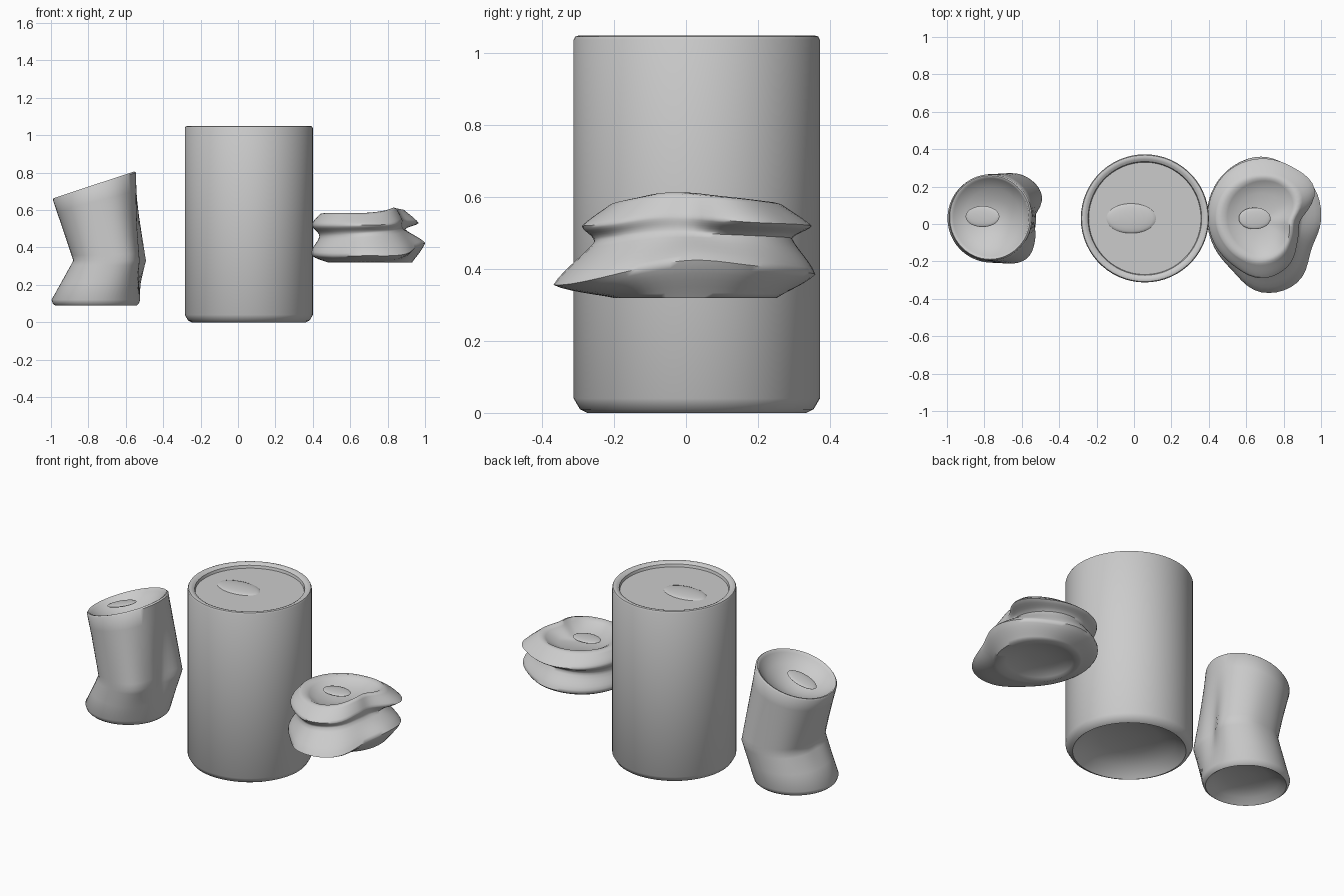
import bpy, bmesh, math

if "Cube" in bpy.data.objects:
    bpy.data.objects.remove(bpy.data.objects["Cube"])

N = 60  # points per ring (multiple of 12)


def spline(a, b, c, d, f):
    return b + 0.5 * f * (c - a + f * (2*a - 5*b + 4*c - d + f * (3*(b - c) + d - a)))


def around(values, i):
    """Smooth periodic interpolation of values spread evenly round a ring."""
    if not isinstance(values, (list, tuple)):
        return values
    n = len(values)
    k, f = divmod(i * n / N, 1)
    return spline(*(values[(int(k) + j) % n] for j in (-1, 0, 1, 2)), f)


def ring(cx, cy, r, z, squash=1.0, tilt=0.0):
    """One cross-section; r and z may be numbers or lists of 12 values by angle."""
    pts = []
    for i in range(N):
        a = 2 * math.pi * i / N
        x, y = around(r, i) * math.cos(a), around(r, i) * math.sin(a) * squash
        pts.append((cx + x, cy + y, around(z, i) + tilt * x))
    return pts


def mix(p, q, t):
    return [tuple(u + (v - u) * t for u, v in zip(a, b)) for a, b in zip(p, q)]


def crumple_stack(keys, steps):
    """Blend through rings: rounded folds on the left side, tighter folds elsewhere."""
    out = []
    for k in range(len(keys) - 1):
        p = [keys[min(max(k + j, 0), len(keys) - 1)] for j in (-1, 0, 1, 2)]
        for s in range(steps):
            f = s / steps
            row = []
            for i in range(N):
                sharp = min(.55, max(0, 0.6 + math.cos(2 * math.pi * i / N)))
                row.append(tuple(sharp * (b + (c - b) * f) + (1 - sharp) * spline(a, b, c, d, f)
                                 for a, b, c, d in zip(*(q[i] for q in p))))
            out.append(row)
    return out + [keys[-1]]


def loft(name, rings, angle=40):
    bm = bmesh.new()
    rows = [[bm.verts.new(p) for p in r] for r in rings]
    for lo, hi in zip(rows, rows[1:]):
        for i in range(N):
            j = (i + 1) % N
            bm.faces.new((lo[i], lo[j], hi[j], hi[i]))
    bm.faces.new(rows[0][::-1])
    bm.faces.new(rows[-1])
    bmesh.ops.recalc_face_normals(bm, faces=bm.faces)
    me = bpy.data.meshes.new(name)
    bm.to_mesh(me)
    bm.free()
    ob = bpy.data.objects.new(name, me)
    bpy.context.collection.objects.link(ob)
    bpy.ops.object.select_all(action='DESELECT')
    ob.select_set(True)
    bpy.context.view_layer.objects.active = ob
    bpy.ops.object.shade_smooth_by_angle(angle=math.radians(angle))


def tab(name, cx, cy, r, squash, z, thick, tilt=0.0):
    """Flattened oval pull tab resting at lid level."""
    rings = []
    for k in range(-5, 6):
        a = math.radians(k * 16.5)
        rings.append(ring(cx, cy, r * math.cos(a), z + thick * math.sin(a), squash, tilt))
    loft(name, rings, 80)


# Intact upright can
X, Y = 0.058, 0.03
profile = [(.04, .09), (.16, .08), (.25, .05), (.295, .01), (.305, 0), (.325, .01),
           (.3425, .04), (.3425, 1.038), (.338, 1.047), (.328, 1.05), (.315, 1.045),
           (.304, 1.038), (.3, 1.022), (.05, 1.022)]
loft("upright_can", [ring(X, Y, r, z) for r, z in profile])
tab("upright_can_tab", -.015, Y, .135, .6, 1.02, .015)

# Bent can: flat base, dented waist, tilted top with a sunken lid
bx = -0.76
base = [ring(bx, .03, r, z) for r, z in
        [(.04, .15), (.12, .142), (.18, .12), (.21, .095), (.218, .09), (.23, .1)]]
foot = ring(bx, .03, .237, .12)
waist = ring(-.7, .03, [.165, .24, .255, .24, .23, .2, .18, .2, .23, .24, .25, .2], .33)
T = 0.33


def top(r, drop):
    return ring(-.77 + drop * .3, .035, r, .735 - drop, 1.04, T)


shoulder = top(.222, .008)
body = [foot, mix(foot, waist, .45), mix(foot, waist, .88), waist] + \
       [mix(waist, shoulder, t) for t in (.08, .3, .55, .8)] + [shoulder]
lid = [top(.215, 0), top(.207, .002), top(.2, .015), top(.15, .05), top(.09, .085), top(.03, .1)]
loft("bent_can", base + body + lid, 50)
tab("bent_can_tab", -.81, .04, .09, .62, .71, .01, T)

# Crushed can: two squeezed bulges with a pinch between them
cx, cy = .68, .02
under = [ring(cx, cy, r, z) for r, z in [(.04, .36), (.12, .353), (.18, .335)]]
bottom = ring(cx, cy, [.25, .26, .25, .23, .22, .21, .2, .2, .21, .22, .23, .24], .32)
lower = ring(cx, cy, [.32, .332, .325, .34, .325, .305, .29, .29, .31, .385, .385, .31],
             [.425, .41, .395, .385, .375, .37, .365, .36, .355, .356, .36, .4])
pinch = ring(cx, cy, [.205, .24, .265, .275, .27, .255, .245, .24, .25, .275, .26, .22],
             [.5, .495, .49, .485, .47, .46, .46, .46, .465, .475, .485, .5])
upper = ring(cx, cy, [.21, .33, .33, .33, .32, .3, .285, .28, .285, .31, .285, .225],
             [.545, .53, .525, .52, .52, .52, .52, .52, .52, .52, .525, .545])
rim = ring(cx, cy, [.175, .24, .25, .245, .245, .245, .24, .23, .23, .23, .215, .185],
           [.607, .597, .585, .58, .58, .58, .58, .58, .58, .58, .592, .607])
crest = ring(cx, cy, [.155, .215, .23, .225, .22, .215, .21, .2, .205, .21, .195, .17],
             [.612, .6, .589, .585, .585, .585, .585, .585, .585, .585, .596, .612])
edge = ring(cx, cy, [.14, .195, .215, .21, .2, .19, .18, .175, .18, .19, .175, .155],
            [.595, .588, .577, .572, .572, .572, .572, .572, .572, .572, .58, .595])
floor = [ring(.67, .02, [.1, .14, .15, .145, .14, .135, .13, .125, .13, .135, .12, .11], .545),
         ring(.67, .02, .04, .535)]
loft("crushed_can", under + crumple_stack([bottom, lower, pinch, upper, rim], 6)
     + [crest, edge] + floor, 65)
tab("crushed_can_tab", .645, .03, .085, .68, .57, .01)
